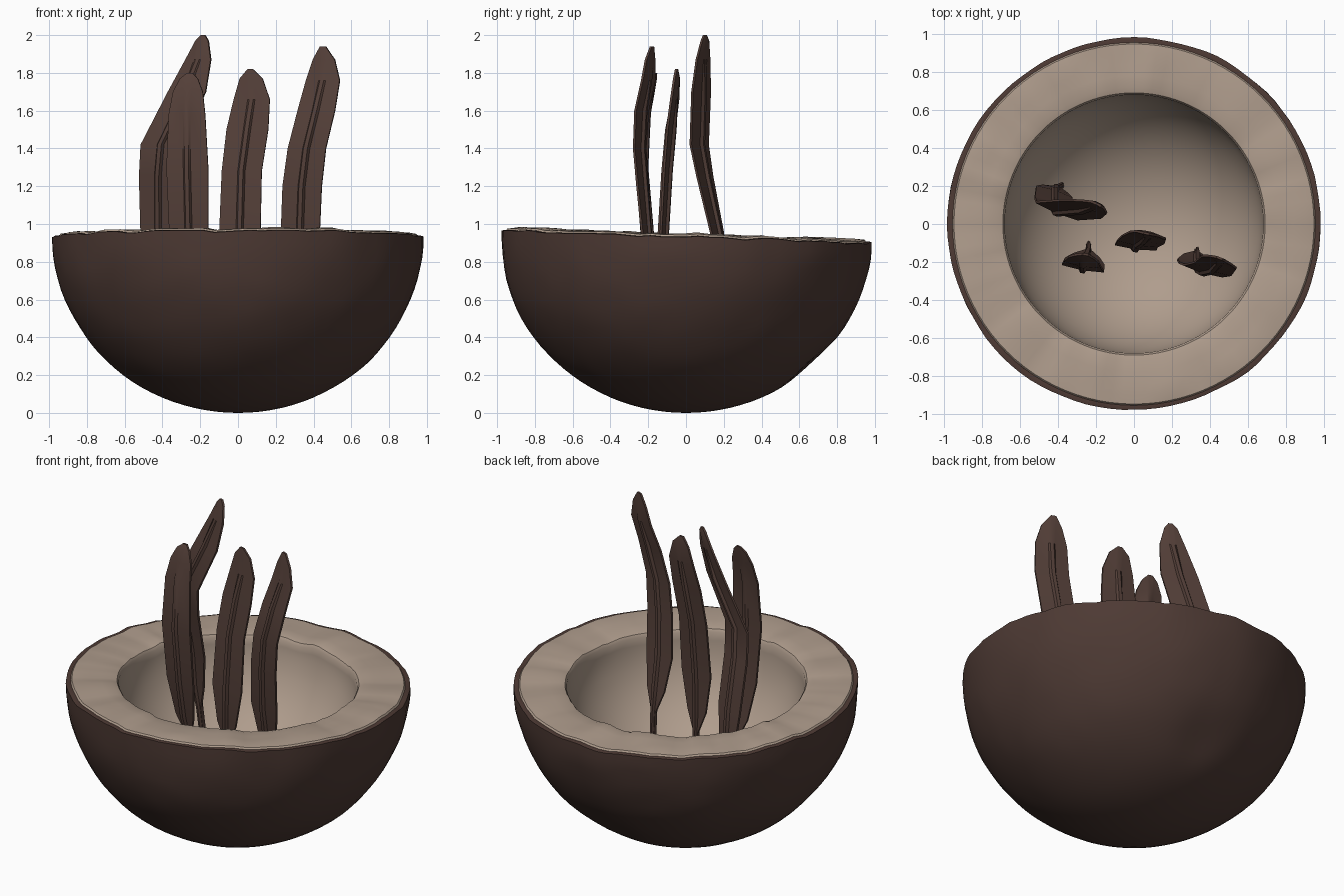
import bpy, bmesh, math
from mathutils import Vector, noise

if "Cube" in bpy.data.objects:
    bpy.data.objects.remove(bpy.data.objects["Cube"])


def material(name, rgb):
    m = bpy.data.materials.new(name)
    m.diffuse_color = (*rgb, 1)
    m.use_nodes = True
    m.node_tree.nodes["Principled BSDF"].inputs["Base Color"].default_value = m.diffuse_color
    return m


BROWN = material("shell brown", (0.075, 0.042, 0.034))
LEAF = material("leaf brown", (0.088, 0.050, 0.040))
CREAM = material("flesh cream", (0.43, 0.335, 0.265))


def finish(name, bm, mat, angle):
    me = bpy.data.meshes.new(name)
    bm.to_mesh(me)
    bm.free()
    me.materials.append(mat)
    ob = bpy.data.objects.new(name, me)
    bpy.context.collection.objects.link(ob)
    bpy.ops.object.select_all(action='DESELECT')
    ob.select_set(True)
    bpy.context.view_layer.objects.active = ob
    bpy.ops.object.shade_smooth_by_angle(angle=math.radians(angle))
    return ob


def lathe(name, profile, deform, mat, n=96):
    """Spin (r, z) points round z, moving each vertex by the deform rule."""
    bm = bmesh.new()
    rings = []
    for r, z in profile:
        if r < 1e-4:
            rings.append([bm.verts.new(deform(Vector((0, 0, z))))] * n)
        else:
            rings.append([bm.verts.new(deform(Vector((
                r * math.cos(math.tau * j / n), r * math.sin(math.tau * j / n), z))))
                for j in range(n)])
    for a, b in zip(rings, rings[1:]):
        for j in range(n):
            k = (j + 1) % n
            quad = list(dict.fromkeys((a[j], a[k], b[k], b[j])))
            bm.faces.new(quad)
    return finish(name, bm, mat, 35)


def rim_shift(p):
    """Uneven, slightly tilted broken rim; fades out lower down."""
    w = max(0.0, min(1.0, (p.z - 0.66) / 0.25))
    a = Vector((p.x, p.y, 0)).normalized()
    chips = noise.noise(a * 5) * 0.014 + noise.noise(a * 13) * 0.009
    return w * w * (-0.034 * p.y + chips)


def shell_deform(p):
    q = p.copy()
    lump = 1 + 0.010 * noise.noise(p * 3.0) + 0.004 * noise.noise(p * 8)
    q.x *= lump
    q.y *= lump
    # flattened dent low on the back
    d = (p - Vector((0.05, 0.7, 0.24))).length
    q.y -= 0.035 * math.exp(-(d / 0.16) ** 2)
    q.z += rim_shift(p)
    return q


def flesh_deform(p):
    q = p.copy()
    q.z += rim_shift(p)
    r = math.hypot(p.x, p.y)
    if 0.66 < r < 0.94:
        q.z += 0.010 * noise.noise(p * 5)
    return q


# outer shell with a thin broken lip
T = 0.93
steps = 26
shell = [(0.98 * math.sin(t), T * (1 - math.cos(t)))
         for t in (0.5 * math.pi * i / steps for i in range(steps + 1))]
shell += [(0.968, T + 0.003), (0.95, T + 0.002), (0.94, T - 0.05)]
lathe("coconut_shell", shell, shell_deform, BROWN)

# flesh: flat ring on top, then the hollow
flesh = [(0.952, T - 0.06), (0.956, T), (0.947, T + 0.012), (0.90, T + 0.016),
         (0.84, T + 0.016), (0.78, T + 0.015), (0.72, T + 0.012), (0.69, T + 0.004)]
steps = 22
flesh += [(0.68 * math.cos(t), T - 0.012 - 0.64 * math.sin(t))
          for t in (0.5 * math.pi * i / steps for i in range(steps + 1))]
lathe("coconut_flesh", flesh, flesh_deform, CREAM)


def leaf(name, spine, yaw0, yaw1):
    """Loft a thin ribbed blade; spine rows are (x, y, z, half width)."""
    bm = bmesh.new()
    rings = []
    top = spine[-1][2]
    for x, y, z, w in spine:
        f = max(0.0, min(1.0, (z - 0.9) / (top - 0.9)))
        yaw = math.radians(yaw0 + (yaw1 - yaw0) * f)
        u = Vector((math.cos(yaw), math.sin(yaw), 0))
        v = Vector((-u.y, u.x, 0))
        rib = 0.013 + 0.016 * max(0.0, min(1.0, (top - 0.13 - z) / 0.15))
        if w < 0.02:
            rib = min(rib, 0.02) if z < 0.9 else 0.006
        e = min(0.006, w * 0.5)
        s = min(0.011, w * 0.5)
        m = min(0.02, w * 0.8)
        half = [(w, -e), (m, -0.013 if w > 0.02 else -e), (s, -rib)]
        sect = half + [(-a, b) for a, b in reversed(half)]
        sect += [(-a, -b) for a, b in half] + [(a, -b) for a, b in reversed(half)]
        rings.append([bm.verts.new(Vector((x, y, z)) + u * a + v * b) for a, b in sect])
    n = len(rings[0])
    for a, b in zip(rings, rings[1:]):
        for j in range(n):
            k = (j + 1) % n
            bm.faces.new((a[j], a[k], b[k], b[j]))
    bm.faces.new(rings[0])
    bm.faces.new(rings[-1])
    bmesh.ops.recalc_face_normals(bm, faces=bm.faces[:])
    return finish(name, bm, LEAF, 30)


# four leaves standing in the hollow
leaf("leaf_back_left", [
    (-0.38, 0.20, 0.40, 0.012), (-0.40, 0.19, 0.60, 0.015), (-0.415, 0.18, 0.74, 0.07),
    (-0.42, 0.165, 0.95, 0.10), (-0.42, 0.10, 1.25, 0.11), (-0.405, 0.07, 1.42, 0.118),
    (-0.27, 0.08, 1.70, 0.110), (-0.21, 0.09, 1.87, 0.075),
    (-0.19, 0.10, 1.97, 0.038), (-0.185, 0.10, 2.0, 0.012)], -18, -28)
leaf("leaf_middle", [
    (0.0, -0.09, 0.27, 0.012), (0.0, -0.10, 0.58, 0.015), (0.0, -0.11, 0.72, 0.07),
    (0.01, -0.12, 0.95, 0.11), (0.02, -0.10, 1.28, 0.107), (0.05, -0.08, 1.50, 0.112),
    (0.073, -0.06, 1.66, 0.097), (0.07, -0.05, 1.77, 0.062),
    (0.065, -0.05, 1.82, 0.014)], -7, -12)
leaf("leaf_front_left", [
    (-0.24, -0.11, 0.32, 0.012), (-0.24, -0.14, 0.58, 0.015), (-0.25, -0.17, 0.72, 0.07),
    (-0.26, -0.20, 0.95, 0.105), (-0.268, -0.23, 1.30, 0.112), (-0.27, -0.21, 1.58, 0.098),
    (-0.265, -0.185, 1.70, 0.080), (-0.26, -0.17, 1.77, 0.048),
    (-0.255, -0.16, 1.80, 0.014)], -10, -10)
leaf("leaf_right", [
    (0.33, -0.14, 0.36, 0.012), (0.33, -0.15, 0.60, 0.015), (0.33, -0.175, 0.74, 0.07),
    (0.33, -0.21, 0.95, 0.105), (0.34, -0.23, 1.20, 0.107), (0.365, -0.245, 1.40, 0.105),
    (0.415, -0.235, 1.60, 0.104), (0.45, -0.20, 1.76, 0.095),
    (0.455, -0.19, 1.87, 0.062), (0.45, -0.18, 1.94, 0.016)], -12, -22)
